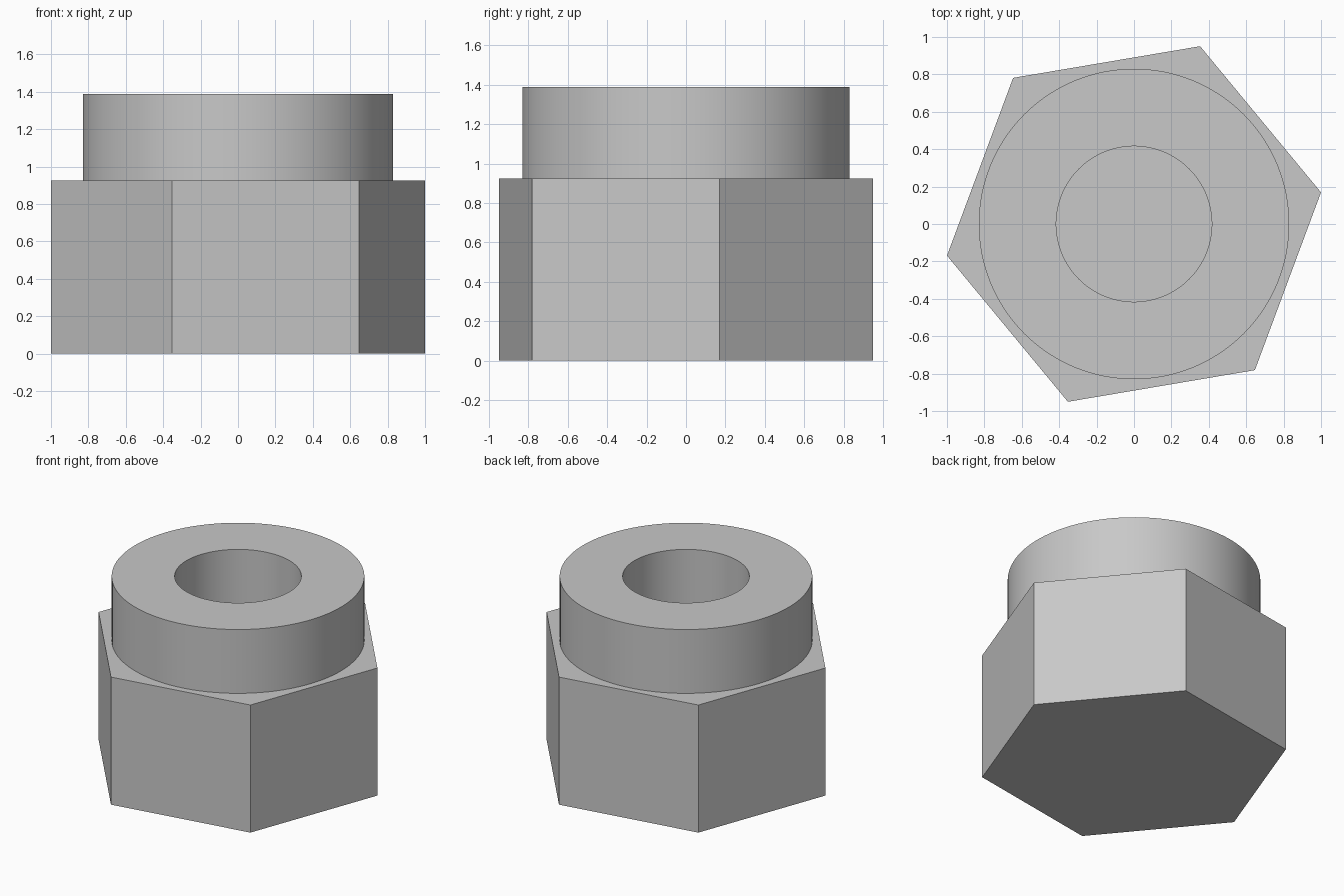
import bpy, bmesh, math

if "Cube" in bpy.data.objects:
    bpy.data.objects.remove(bpy.data.objects["Cube"], do_unlink=True)

# Plain grey metal
GREY = (0.58, 0.58, 0.58, 1.0)
metal = bpy.data.materials.new("grey_metal")
metal.use_nodes = True
metal.diffuse_color = GREY
metal.node_tree.nodes["Principled BSDF"].inputs["Base Color"].default_value = GREY

HEX_HEIGHT = 0.925
TOTAL_HEIGHT = 1.388
COLLAR_RADIUS = 0.83
BORE_RADIUS = 0.416


def ring(bm, radius, z, sides, turn=0.0):
    """Circle of vertices around the z axis."""
    step = math.tau / sides
    return [bm.verts.new((radius * math.cos(turn + i * step),
                          radius * math.sin(turn + i * step), z))
            for i in range(sides)]


def turned_part(name, profile, sides, turn=0.0, capped=False):
    """Join rings along a (radius, height) profile into one part."""
    bm = bmesh.new()
    rings = [ring(bm, r, z, sides, turn) for r, z in profile]
    for low, high in zip(rings, rings[1:]):
        for i in range(sides):
            j = (i + 1) % sides
            bm.faces.new((low[i], low[j], high[j], high[i]))
    if capped:
        bm.faces.new(rings[0][::-1])
        bm.faces.new(rings[-1])
    mesh = bpy.data.meshes.new(name)
    bm.to_mesh(mesh)
    bm.free()
    mesh.materials.append(metal)
    obj = bpy.data.objects.new(name, mesh)
    bpy.context.collection.objects.link(obj)
    return obj


# Hexagonal body, turned slightly about its axis; its top closes the bore
turned_part("hex_body", [(1.014, 0), (1.014, HEX_HEIGHT)], 6,
            turn=math.radians(9.6), capped=True)

# Round collar: outer wall, flat rim and bore wall
collar = turned_part("round_collar",
                     [(COLLAR_RADIUS, HEX_HEIGHT), (COLLAR_RADIUS, TOTAL_HEIGHT),
                      (BORE_RADIUS, TOTAL_HEIGHT), (BORE_RADIUS, HEX_HEIGHT)], 128)
bpy.ops.object.select_all(action='DESELECT')
collar.select_set(True)
bpy.context.view_layer.objects.active = collar
bpy.ops.object.shade_smooth_by_angle(angle=math.radians(30))
